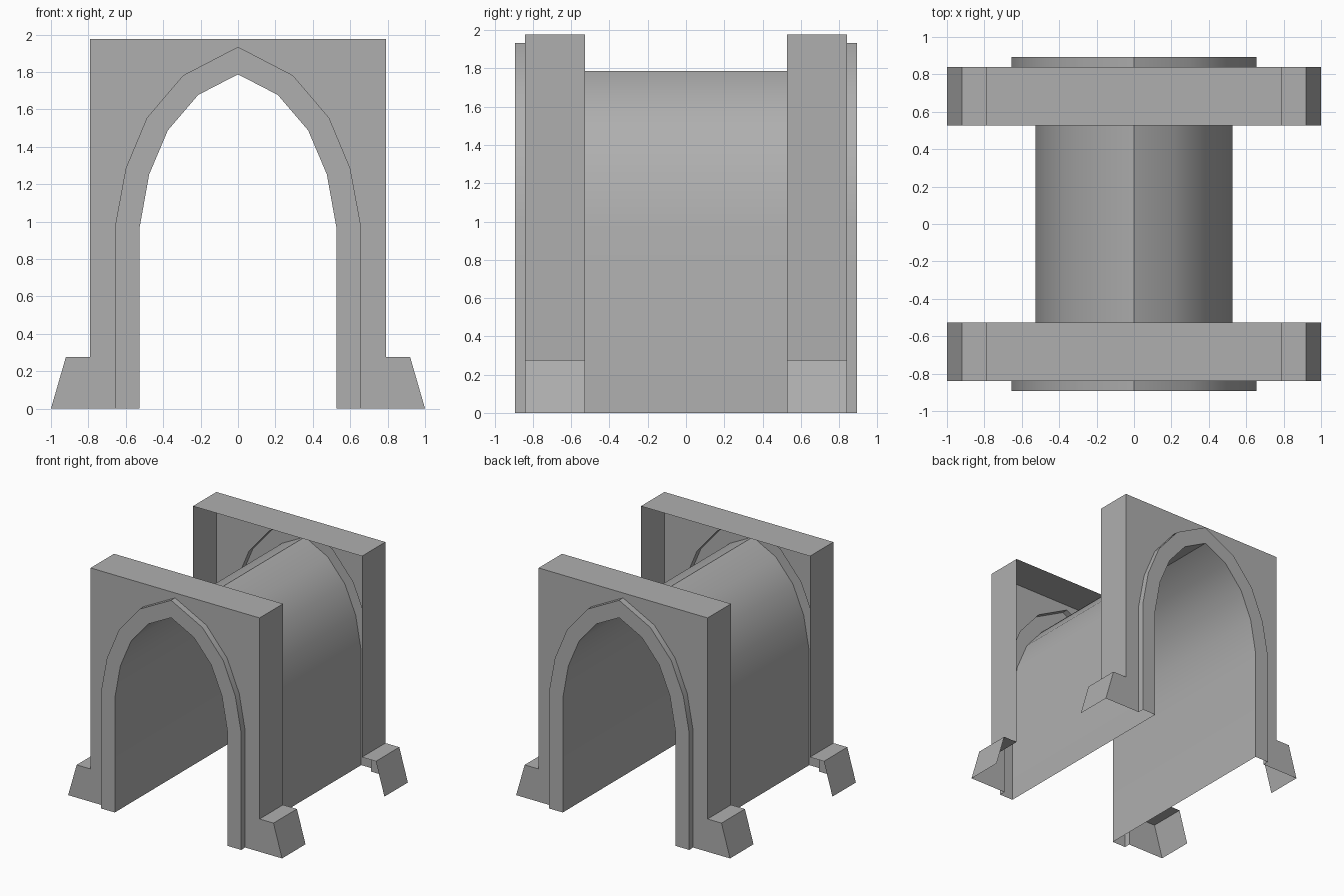
import bpy
from math import radians

if "Cube" in bpy.data.objects:
    bpy.data.objects.remove(bpy.data.objects["Cube"])

# Half profiles (x, z) from the right foot up to the apex
INNER = [(0.527, 0), (0.527, 0.963), (0.475, 1.252), (0.375, 1.488), (0.213, 1.677), (0, 1.787)]
OUTER = [(0.655, 0), (0.655, 0.988), (0.60, 1.285), (0.487, 1.555), (0.293, 1.782), (0, 1.934)]
WALL = [(1.0, 0), (0.92, 0.277), (0.79, 0.277), (0.79, 1.976)]
Y_IN, Y_WALL, Y_TRIM = 0.527, 0.84, 0.893

# Mid-grey stone
STONE = bpy.data.materials.new("stone")
STONE.diffuse_color = (0.43, 0.43, 0.43, 1)
STONE.use_nodes = True
STONE.node_tree.nodes["Principled BSDF"].inputs["Base Color"].default_value = STONE.diffuse_color


def full(half):
    """Left foot, over the top, to the right foot."""
    left = [(-x, z) for x, z in half]
    return left + [p for p in reversed(half) if p[0] > 0]


def sweep(profile, y0, y1):
    """Quads along a profile, stretched from y0 to y1."""
    return [[(a[0], y0, a[1]), (b[0], y0, b[1]), (b[0], y1, b[1]), (a[0], y1, a[1])]
            for a, b in zip(profile, profile[1:])]


def mirrored(faces):
    return [[(x, -y, z) for x, y, z in reversed(f)] for f in faces]


def make(name, faces):
    index, polys = {}, []
    for f in faces:
        polys.append([index.setdefault(v, len(index)) for v in f])
    mesh = bpy.data.meshes.new(name)
    mesh.from_pydata(list(index), [], polys)
    mesh.update()
    mesh.materials.append(STONE)
    obj = bpy.data.objects.new(name, mesh)
    bpy.context.collection.objects.link(obj)
    bpy.ops.object.select_all(action='DESELECT')
    obj.select_set(True)
    bpy.context.view_layer.objects.active = obj
    bpy.ops.object.shade_smooth_by_angle(angle=radians(30))
    return obj


inner, outer, wall = full(INNER), full(OUTER), full(WALL)

# Thin vault running the whole length, facing inwards
make("tunnel_vault", sweep(inner, Y_TRIM, -Y_TRIM))

# End wall shell with feet: arched face plus outer sides, open inside and below
face = [(x, -Y_WALL, z) for x, z in wall[::-1] + outer]
wall_faces = [face] + sweep(wall, -Y_WALL, -Y_IN)

# Raised arch moulding: front band plus outer rim
band = [[(a[0], -Y_TRIM, a[1]), (b[0], -Y_TRIM, b[1]), (d[0], -Y_TRIM, d[1]), (c[0], -Y_TRIM, c[1])]
        for a, b, c, d in zip(inner, inner[1:], outer, outer[1:])]
trim_faces = band + sweep(outer, -Y_TRIM, -Y_WALL)

for side, fix in (("front", list), ("back", mirrored)):
    make(side + "_wall", fix(wall_faces))
    make(side + "_arch_moulding", fix(trim_faces))
